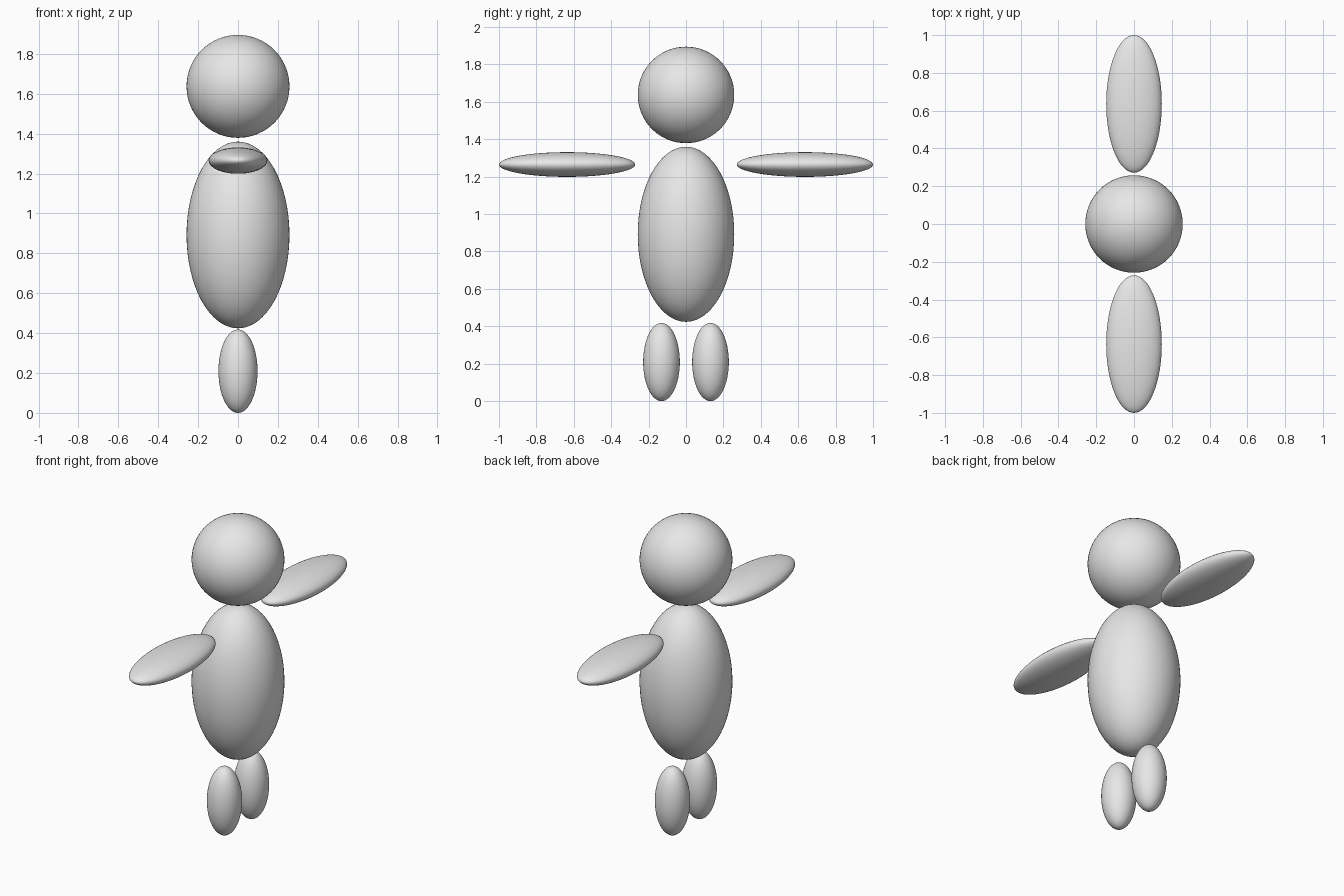
import bpy

if "Cube" in bpy.data.objects:
    bpy.data.objects.remove(bpy.data.objects["Cube"])

grey = bpy.data.materials.new("light grey")
grey.diffuse_color = (0.8, 0.8, 0.8, 1)
grey.use_nodes = True
grey.node_tree.nodes["Principled BSDF"].inputs["Base Color"].default_value = grey.diffuse_color


def ellipsoid(name, centre, radii):
    """Smooth sphere stretched to the given radii."""
    bpy.ops.mesh.primitive_uv_sphere_add(segments=64, ring_count=32, radius=1, location=centre)
    ob = bpy.context.object
    ob.name = name
    ob.scale = radii
    bpy.ops.object.transform_apply(location=False, rotation=False, scale=True)
    bpy.ops.object.shade_smooth()
    ob.data.materials.append(grey)
    return ob


# Head and body stacked on the centre axis
ellipsoid("head", (0, 0, 1.637), (0.258, 0.258, 0.258))
ellipsoid("body", (0, 0, 0.892), (0.258, 0.258, 0.468))

# Flat outstretched arms and short legs, mirrored across y
for side, s in (("left", 1), ("right", -1)):
    ellipsoid(side + "_arm", (0, s * 0.636, 1.265), (0.147, 0.364, 0.066))
    ellipsoid(side + "_leg", (0, s * 0.131, 0.209), (0.098, 0.098, 0.209))
